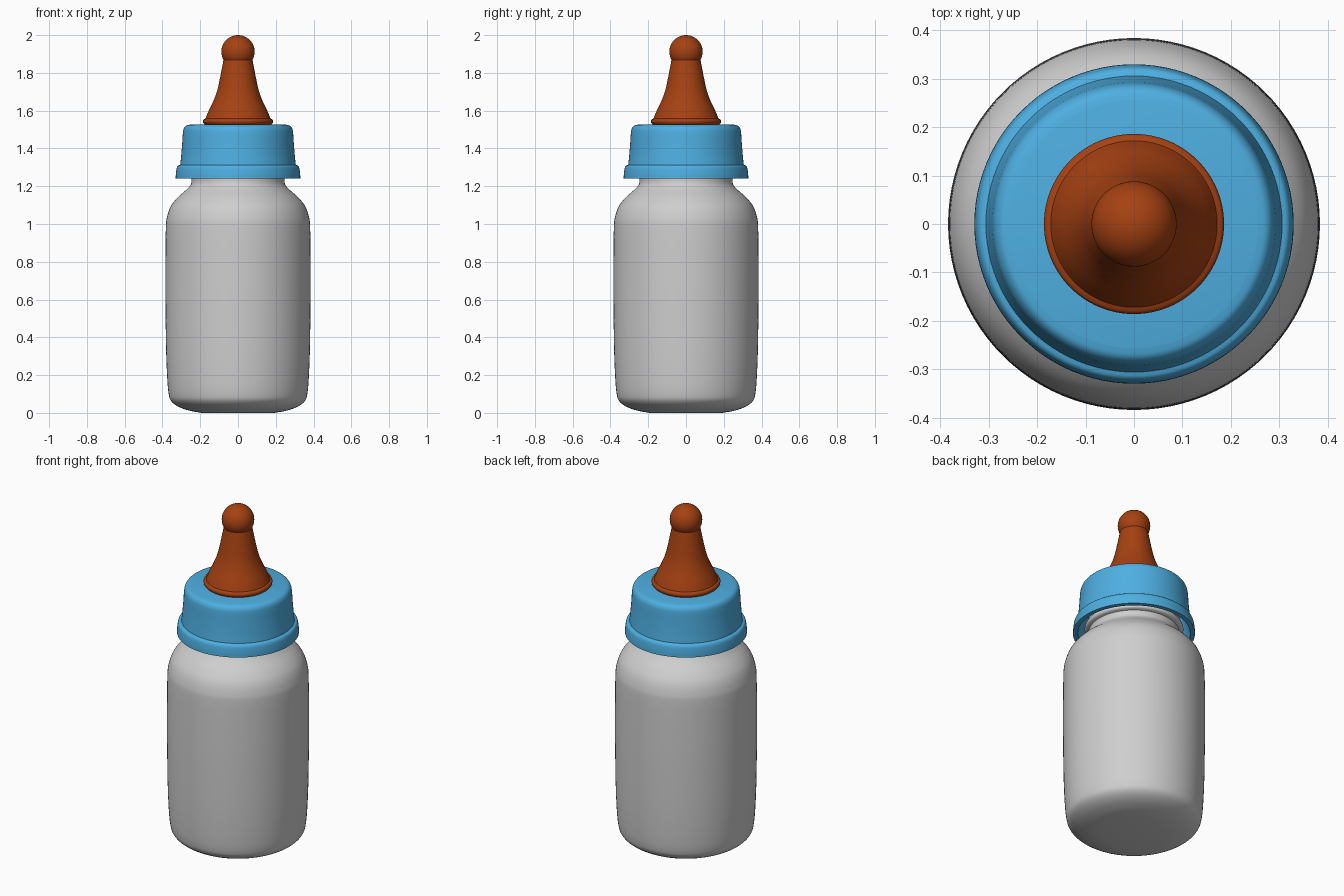
import bpy, math
from mathutils import Vector

SIDES = 96

cube = bpy.data.objects.get("Cube")
if cube:
    bpy.data.objects.remove(cube, do_unlink=True)


def material(name, rgb):
    m = bpy.data.materials.new(name)
    m.use_nodes = True
    m.diffuse_color = (*rgb, 1)
    m.node_tree.nodes["Principled BSDF"].inputs["Base Color"].default_value = (*rgb, 1)
    return m


def smooth_run(points, steps=5):
    """Sample a flowing curve through the points of one run."""
    p = [Vector(q) for q in points]
    if len(p) < 3:
        return p
    p = [2 * p[0] - p[1]] + p + [2 * p[-1] - p[-2]]
    out = []
    for a, b, c, d in zip(p, p[1:], p[2:], p[3:]):
        for i in range(steps):
            t = i / steps
            out.append(0.5 * (2 * b + (c - a) * t + (2 * a - 5 * b + 4 * c - d) * t * t
                              + (3 * b - a - 3 * c + d) * t ** 3))
    return out + [p[-2]]


def lathe(name, runs, mat):
    """Revolve (radius, height) runs about z; corners stay sharp between runs."""
    profile = []
    for run in runs:
        for q in smooth_run(run):
            if not profile or (q - profile[-1]).length > 1e-5:
                profile.append(q)
    verts, rings, faces = [], [], []
    for r, z in profile:
        n = 1 if r < 1e-5 else SIDES
        rings.append([len(verts) + i % n for i in range(SIDES)])
        verts += [(r * math.cos(math.tau * i / SIDES), r * math.sin(math.tau * i / SIDES), z)
                  for i in range(n)]
    for low, high in zip(rings, rings[1:]):
        for i in range(SIDES):
            j = (i + 1) % SIDES
            faces.append(list(dict.fromkeys((low[i], low[j], high[j], high[i]))))
    mesh = bpy.data.meshes.new(name)
    mesh.from_pydata(verts, [], faces)
    mesh.materials.append(mat)
    obj = bpy.data.objects.new(name, mesh)
    bpy.context.collection.objects.link(obj)
    bpy.ops.object.select_all(action="DESELECT")
    obj.select_set(True)
    bpy.context.view_layer.objects.active = obj
    bpy.ops.object.shade_smooth_by_angle(angle=math.radians(35))
    return obj


grey = material("bottle grey", (0.62, 0.62, 0.62))
blue = material("collar blue", (0.077, 0.43, 0.76))
amber = material("teat amber", (0.38, 0.053, 0.006))

# Bottle: rounded base, straight wall, soft shoulder and neck with a bead
lathe("bottle", [
    [(0, 0), (0.19, 0)],
    [(0.19, 0), (0.25, 0.01), (0.31, 0.03), (0.352, 0.06), (0.367, 0.1), (0.375, 0.19),
     (0.381, 0.35), (0.384, 0.6), (0.384, 0.8), (0.382, 0.98), (0.375, 1.04), (0.355, 1.095),
     (0.32, 1.14), (0.275, 1.18), (0.252, 1.205), (0.246, 1.225), (0.246, 1.245)],
    [(0.246, 1.245), (0.262, 1.252), (0.267, 1.265), (0.262, 1.278), (0.246, 1.285)],
    [(0.246, 1.285), (0.246, 1.47)],
    [(0.246, 1.47), (0, 1.47)],
], grey)

# Screw collar: open underneath, flared skirt, rounded top edge
lathe("collar", [
    [(0, 1.49), (0.265, 1.49)],
    [(0.265, 1.49), (0.285, 1.32)],
    [(0.285, 1.32), (0.305, 1.24)],
    [(0.305, 1.24), (0.33, 1.24)],
    [(0.33, 1.24), (0.329, 1.265), (0.325, 1.295), (0.318, 1.308), (0.306, 1.313)],
    [(0.306, 1.313), (0.301, 1.36), (0.296, 1.42), (0.292, 1.48), (0.287, 1.505),
     (0.275, 1.52), (0.255, 1.526)],
    [(0.255, 1.526), (0, 1.526)],
], blue)

# Teat: rolled rim, flowing cone and round tip
centre, radius = 1.912, 0.088
tip = [(radius * math.cos(math.radians(a)), centre + radius * math.sin(math.radians(a)))
       for a in range(-30, 91, 10)]
lathe("teat", [
    [(0, 1.52), (0.165, 1.52)],
    [(0.165, 1.52), (0.18, 1.53), (0.186, 1.541), (0.183, 1.552), (0.172, 1.558)],
    [(0.172, 1.558), (0.157, 1.595), (0.133, 1.645), (0.112, 1.7), (0.098, 1.76),
     (0.086, 1.82), (0.077, 1.868)],
    tip,
], amber)
